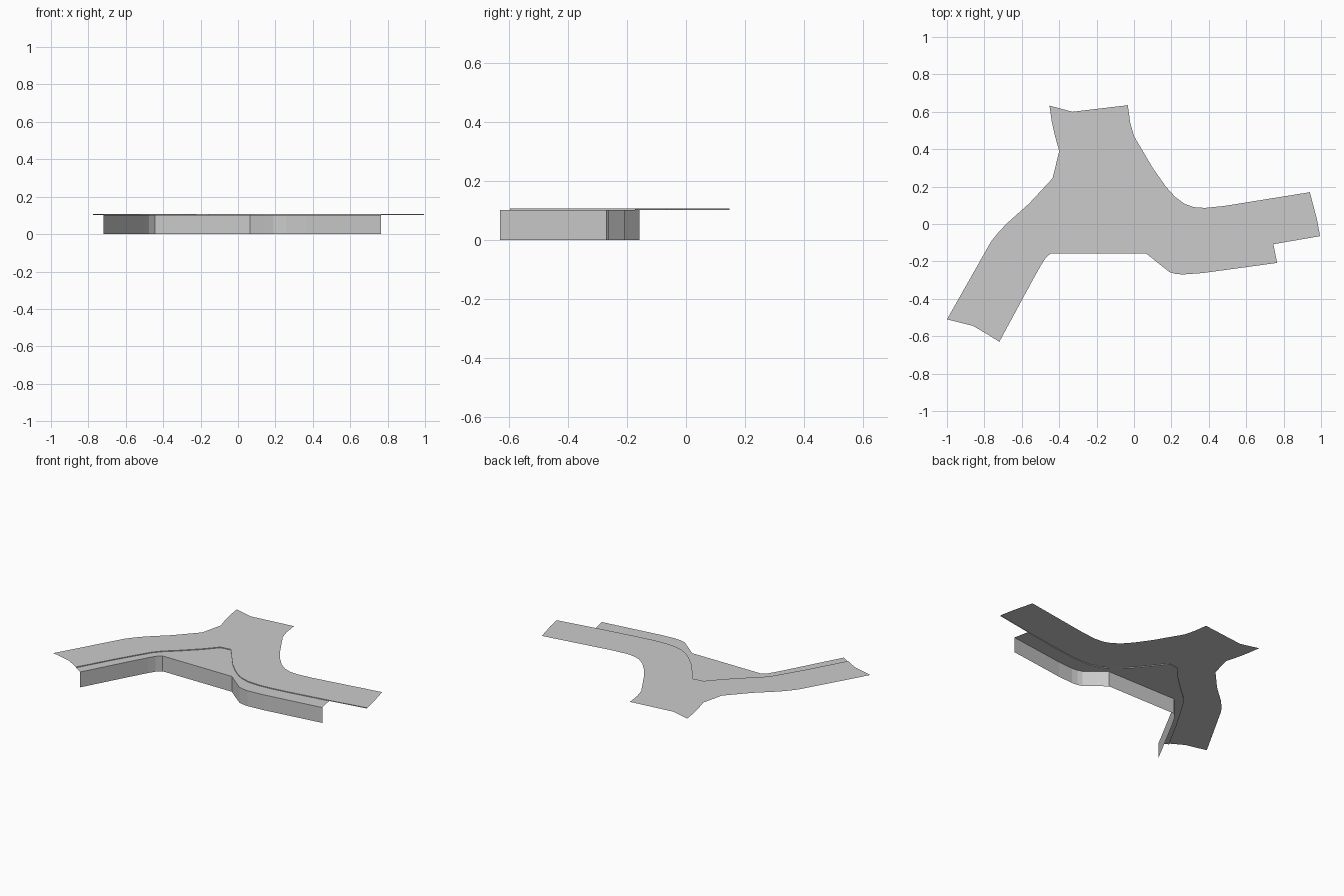
import bpy
from mathutils import Vector

if "Cube" in bpy.data.objects:
    bpy.data.objects.remove(bpy.data.objects["Cube"])

ROAD, SHELF = 0.107, 0.102

# plan paths, listed left to right
curb = [(-.775, -.595), (-.65, -.37), (-.56, -.22), (-.52, -.155), (-.48, -.11), (-.40, -.04),
        (-.30, .055), (-.225, .138), (-.155, .147), (-.10, .075), (-.03, -.015), (.04, -.085),
        (.09, -.125), (.14, -.152), (.20, -.168), (.27, -.172), (.36, -.166), (.48, -.15),
        (.745, -.108), (.995, -.065)]
back = [(-1, -.51), (-.765, -.095), (-.725, -.045), (-.68, .003), (-.56, .11), (-.435, .245),
        (-.40, .39), (-.425, .48), (-.44, .55), (-.452, .633), (-.33, .60), (-.033, .635),
        (-.02, .54), (0, .47), (.10, .30), (.17, .20), (.22, .145), (.27, .108), (.32, .09),
        (.38, .086), (.48, .096), (.94, .17)]
wall = [(-.72, -.63), (-.55, -.315), (-.50, -.225), (-.475, -.185), (-.445, -.157), (.065, -.157),
        (.13, -.21), (.19, -.257), (.22, -.266), (.26, -.27), (.37, -.262), (.765, -.208)]
left_line = [(-.86, -.545), (-.64, -.14), (-.59, -.075), (-.54, -.025), (-.42, .08), (-.30, .20),
             (-.265, .36), (-.295, .47), (-.315, .60)]
right_line = [(-.20, .47), (-.185, .39), (-.10, .26), (-.02, .14), (.06, .03), (.12, -.03),
              (.17, -.058), (.23, -.072), (.29, -.073), (.40, -.064), (.977, .03)]


def mesh_object(name, verts, faces):
    me = bpy.data.meshes.new(name)
    me.from_pydata(verts, [], faces)
    me.update()
    ob = bpy.data.objects.new(name, me)
    bpy.context.collection.objects.link(ob)
    return ob


def plate(name, outline, z):
    return mesh_object(name, [(x, y, z) for x, y in outline], [range(len(outline))])


def strip(name, low, high):
    n = len(low)
    return mesh_object(name, low + high,
                       [(i, i + 1, n + i + 1, n + i) for i in range(n - 1)])


def at(path, z):
    return [(x, y, z) for x, y in path]


def shifted(path, d):
    # move each point sideways (left of travel)
    out = []
    for i, p in enumerate(path):
        a, b = Vector(path[max(i - 1, 0)]), Vector(path[min(i + 1, len(path) - 1)])
        t = (b - a).normalized()
        out.append((p[0] - t.y * d, p[1] + t.x * d))
    return out


# flat road deck with the branch to the back
plate("road_deck", curb + [(.977, .03)] + back[::-1] + [(-.86, -.545)], ROAD)

# lower verge in front of the road, stopping short at the right end
plate("verge", wall + curb[:-1][::-1], SHELF)

# small step between verge and road, with a slim edge line
strip("curb_step", at(curb, SHELF), at(curb, ROAD))
strip("edge_line", at(shifted(curb, .013), ROAD + .0008), at(shifted(curb, .021), ROAD + .0008))

# thin lane lines
for name, path in (("left_lane_line", left_line), ("right_lane_line", right_line)):
    strip(name, at(shifted(path, -.004), ROAD + .0008), at(shifted(path, .004), ROAD + .0008))

# retaining wall under the verge
strip("retaining_wall", at(wall, 0), at(wall, SHELF))
